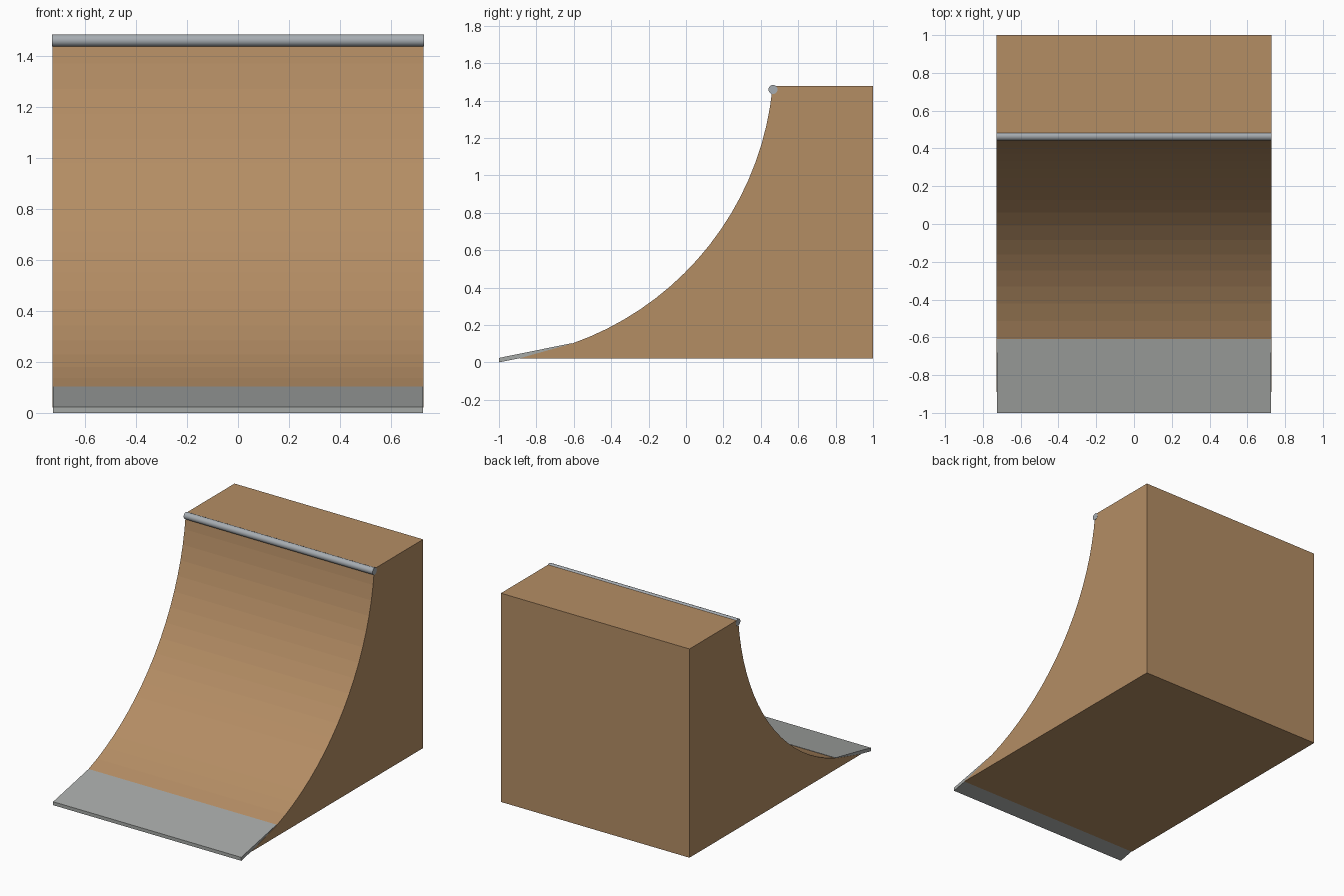
import bpy, bmesh, math

if "Cube" in bpy.data.objects:
    bpy.data.objects.remove(bpy.data.objects["Cube"])


def material(name, rgb):
    # convert 0-255 display colour to linear
    lin = [((c / 255 + 0.055) / 1.055) ** 2.4 for c in rgb]
    m = bpy.data.materials.new(name)
    m.diffuse_color = (*lin, 1)
    m.use_nodes = True
    m.node_tree.nodes["Principled BSDF"].inputs["Base Color"].default_value = m.diffuse_color
    return m


def extrude_profile(name, profile, half_width, mat):
    """Sweep a (y, z) outline symmetrically along x."""
    bm = bmesh.new()
    face = bm.faces.new([bm.verts.new((-half_width, y, z)) for y, z in profile])
    ext = bmesh.ops.extrude_face_region(bm, geom=[face])
    verts = [g for g in ext["geom"] if isinstance(g, bmesh.types.BMVert)]
    bmesh.ops.translate(bm, verts=verts, vec=(2 * half_width, 0, 0))
    bmesh.ops.recalc_face_normals(bm, faces=bm.faces)
    mesh = bpy.data.meshes.new(name)
    bm.to_mesh(mesh)
    bm.free()
    mesh.materials.append(mat)
    obj = bpy.data.objects.new(name, mesh)
    bpy.context.collection.objects.link(obj)
    return obj


wood = material("plywood", (180, 141, 100))
plate_grey = material("plate steel", (165, 168, 166))
pipe_grey = material("pipe steel", (166, 172, 177))

# Ramp body: curved riding surface, flat deck, straight back
CY, CZ, R, STEPS = -1.146, 1.625, 1.616, 18
A0, A1 = math.radians(19.4), math.radians(84.5)
arc = []
for i in range(STEPS + 1):
    a = A0 + (A1 - A0) * i / STEPS
    arc.append((CY + R * math.sin(a), CZ - R * math.cos(a)))
body = [(-0.89, 0.022)] + arc + [(arc[-1][0], 1.477), (1.0, 1.477), (1.0, 0.022)]
extrude_profile("ramp_body", body, 0.727, wood)

# Sloping entry plate at the foot of the curve
plate = [(-1.0, 0.0), (-1.0, 0.024), (-0.61, 0.103), (-0.61, 0.08)]
extrude_profile("entry_plate", plate, 0.725, plate_grey)

# Round coping pipe along the deck edge
bpy.ops.mesh.primitive_cylinder_add(vertices=20, radius=0.024, depth=1.456,
                                    location=(0, 0.465, 1.459),
                                    rotation=(0, math.pi / 2, 0))
pipe = bpy.context.object
pipe.name = "coping_pipe"
pipe.data.materials.append(pipe_grey)
bpy.ops.object.shade_smooth_by_angle(angle=math.radians(40))
